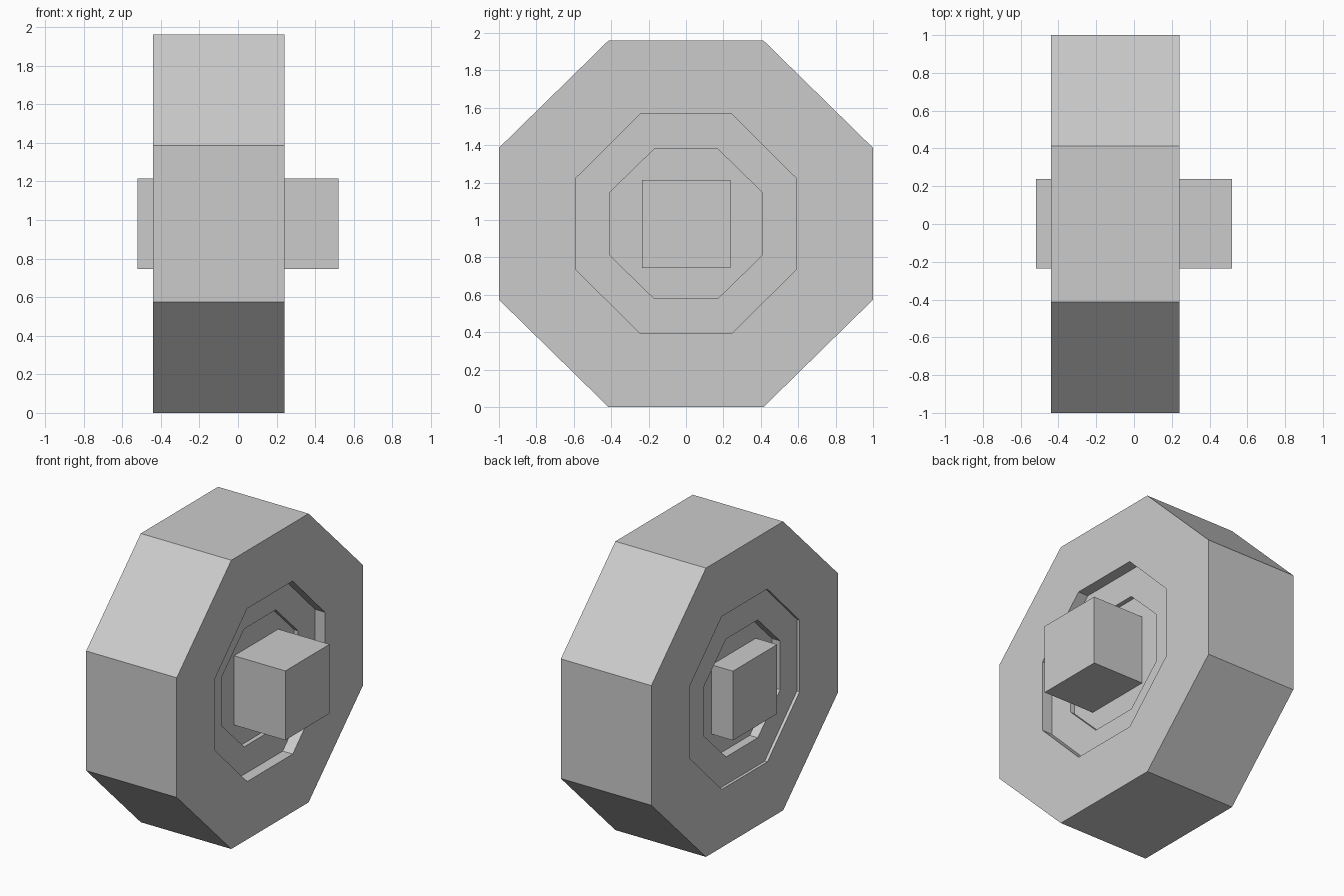
import bpy, bmesh, math

if "Cube" in bpy.data.objects:
    bpy.data.objects.remove(bpy.data.objects["Cube"])

CZ = 0.98  # axle height


def lathe(name, profile, cap=False):
    """Eight-sided solid about the x axis; profile = (x, half width y, half height z)."""
    bm = bmesh.new()
    k = 1 / math.cos(math.pi / 8)
    rings = []
    for x, hy, hz in profile:
        ring = []
        for i in range(8):
            a = math.pi / 8 + i * math.pi / 4
            ring.append(bm.verts.new((x, hy * k * math.cos(a), CZ + hz * k * math.sin(a))))
        rings.append(ring)
    for a, b in zip(rings, rings[1:]):
        for i in range(8):
            j = (i + 1) % 8
            bm.faces.new((a[i], a[j], b[j], b[i]))
    if cap:
        bm.faces.new(rings[0])
        bm.faces.new(rings[-1])
    bmesh.ops.recalc_face_normals(bm, faces=bm.faces)
    me = bpy.data.meshes.new(name)
    bm.to_mesh(me)
    bm.free()
    ob = bpy.data.objects.new(name, me)
    bpy.context.collection.objects.link(ob)
    return ob


outer, rim, hub = (1.0, 0.98), (0.59, 0.587), (0.41, 0.40)

# Tyre, rim and hub in one stepped profile: shallow rim and deep hub at the
# back, deep rim and shallow hub at the front
lathe("wheel", [
    (-0.36, *hub), (-0.42, *hub),
    (-0.42, *rim), (-0.44, *rim),
    (-0.44, *outer), (0.24, *outer),
    (0.24, *rim), (0.165, *rim),
    (0.165, *hub), (0.135, *hub),
], cap=True)

# Square axle passing through the wheel
bpy.ops.mesh.primitive_cube_add(size=1, location=(0, 0.002, CZ))
axle = bpy.context.object
axle.name = "axle"
axle.scale = (1.04, 0.474, 0.47)
